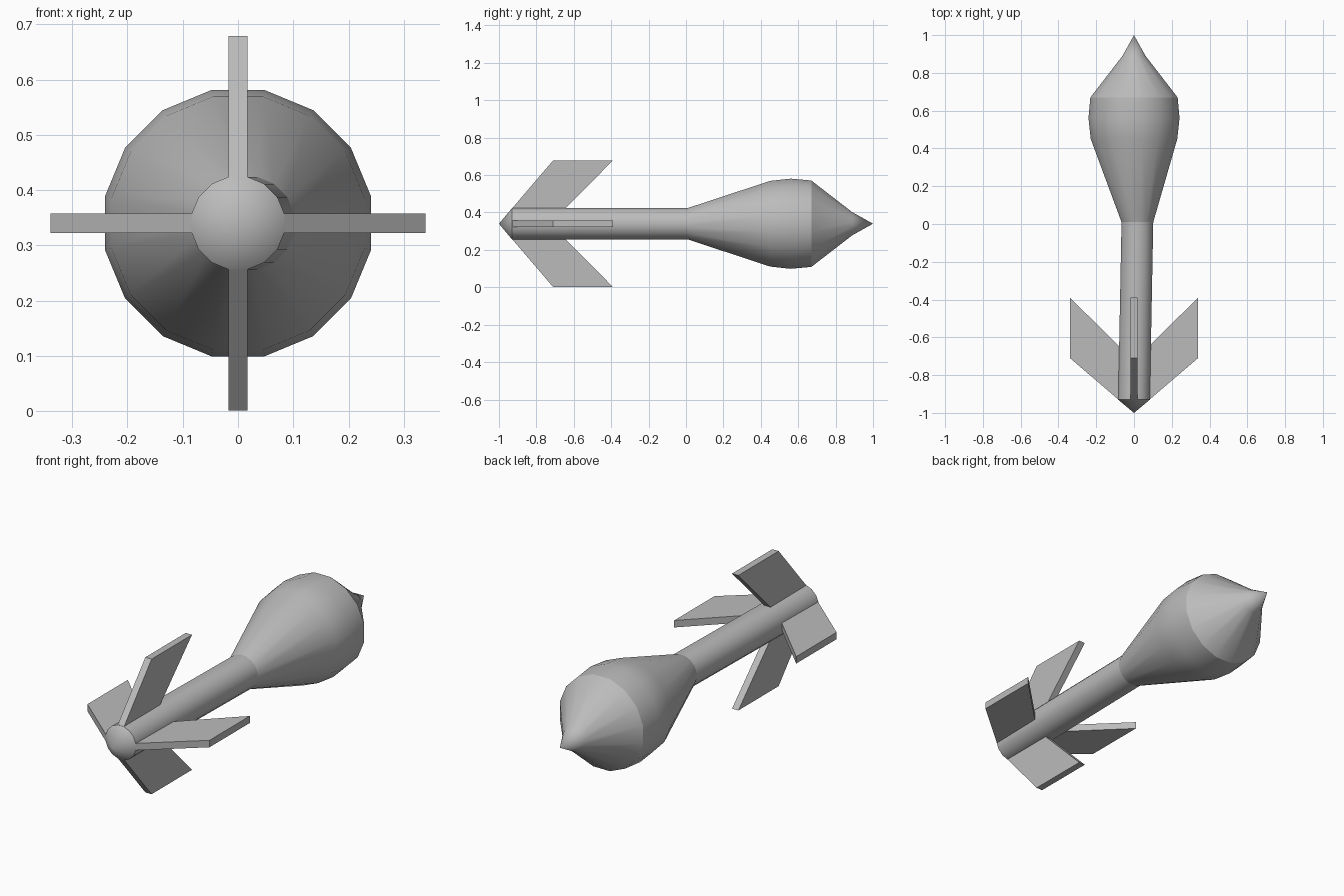
import bpy, bmesh, math

cube = bpy.data.objects.get("Cube")
if cube:
    bpy.data.objects.remove(cube, do_unlink=True)

SIDES = 16
AXIS_Z = 0.34
NECK = (0.01, 0.084, 0.018)      # y, radius, sideways offset

grey = bpy.data.materials.new("grey metal")
grey.use_nodes = True
grey.diffuse_color = (0.5, 0.5, 0.5, 1)
grey.node_tree.nodes["Principled BSDF"].inputs["Base Color"].default_value = (0.5, 0.5, 0.5, 1)


def finish(name, bm, smooth):
    bmesh.ops.recalc_face_normals(bm, faces=bm.faces)
    mesh = bpy.data.meshes.new(name)
    bm.to_mesh(mesh)
    bm.free()
    mesh.materials.append(grey)
    obj = bpy.data.objects.new(name, mesh)
    bpy.context.collection.objects.link(obj)
    for p in mesh.polygons:
        p.use_smooth = smooth
    return obj


def lathe(name, stations):
    """Skin rings along y; each station is (y, flat-to-centre radius, x offset)."""
    bm = bmesh.new()
    rings = []
    for y, r, dx in stations:
        if r == 0:
            rings.append([bm.verts.new((dx, y, AXIS_Z))] * SIDES)
            continue
        r /= math.cos(math.pi / SIDES)
        angles = [(i + 0.5) * math.tau / SIDES for i in range(SIDES)]
        rings.append([bm.verts.new((dx + r * math.cos(a), y, AXIS_Z + r * math.sin(a)))
                      for a in angles])
    for a, b in zip(rings, rings[1:]):
        for i in range(SIDES):
            j = (i + 1) % SIDES
            bm.faces.new(list(dict.fromkeys((a[i], a[j], b[j], b[i]))))
    return finish(name, bm, True)


# Body sections, kept separate so the seams stay crisp
lathe("tail_cone", [(-1, 0, 0), (-0.93, 0.084, 0)])
lathe("shaft", [(-0.93, 0.084, 0), NECK])
lathe("warhead_body", [NECK, (0.45, 0.229, 0), (0.56, 0.241, 0), (0.67, 0.231, 0)])
lathe("nose_cone", [(0.67, 0.231, 0), (0.89, 0.061, 0), (1, 0, 0)])

# Four swept fins around the tail
FIN = [(-0.935, 0.076), (-0.71, 0.339), (-0.39, 0.339), (-0.65, 0.076)]
HALF = 0.0175
for k, name in enumerate(("left_fin", "top_fin", "right_fin", "bottom_fin")):
    c, s = round(math.cos(k * math.pi / 2)), round(math.sin(k * math.pi / 2))
    bm = bmesh.new()
    sides = [[bm.verts.new((r * c - t * s, y, AXIS_Z + r * s + t * c)) for y, r in FIN]
             for t in (-HALF, HALF)]
    for loop in sides:
        bm.faces.new(loop)
    for i in range(4):
        j = (i + 1) % 4
        bm.faces.new((sides[0][i], sides[0][j], sides[1][j], sides[1][i]))
    finish(name, bm, False)
